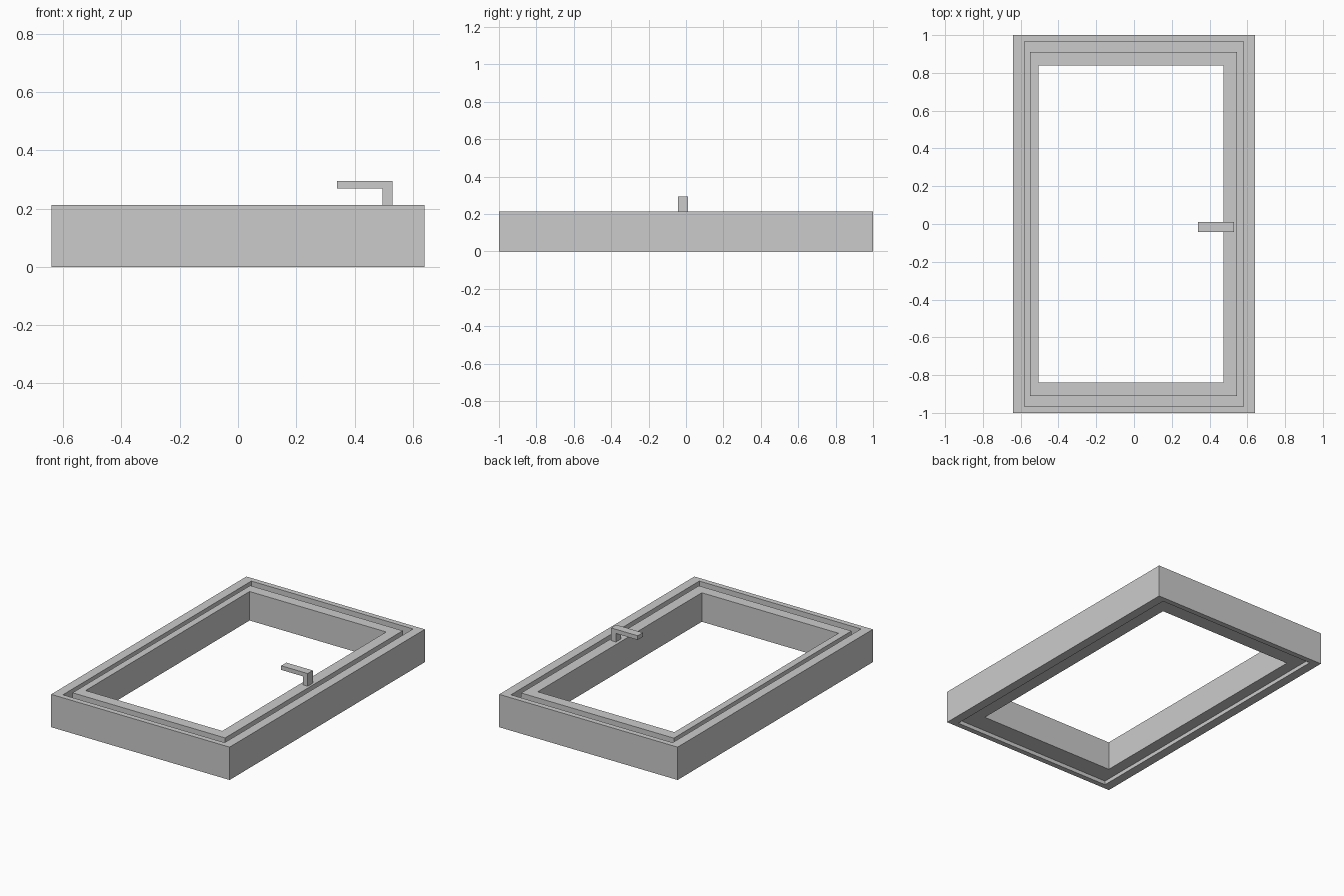
import bpy, bmesh

if "Cube" in bpy.data.objects:
    bpy.data.objects.remove(bpy.data.objects["Cube"])


def ring(name, section):
    """Rectangular frame: each section point (left, right, half_y, z) gives one loop."""
    bm = bmesh.new()
    loops = [[bm.verts.new(p) for p in ((l, -y, z), (r, -y, z), (r, y, z), (l, y, z))]
             for l, r, y, z in section]
    for i, a in enumerate(loops):
        b = loops[(i + 1) % len(loops)]
        for k in range(4):
            n = (k + 1) % 4
            bm.faces.new((a[k], a[n], b[n], b[k]))
    return finish(name, bm)


def finish(name, bm):
    bmesh.ops.recalc_face_normals(bm, faces=bm.faces)
    me = bpy.data.meshes.new(name)
    bm.to_mesh(me)
    bm.free()
    ob = bpy.data.objects.new(name, me)
    bpy.context.collection.objects.link(ob)
    return ob


TOP = 0.213

# Fixed outer frame
ring("outer_frame", [(-0.64, 0.64, 1.0, 0), (-0.64, 0.64, 1.0, TOP),
                     (-0.58, 0.58, 0.965, TOP), (-0.58, 0.58, 0.965, 0)])

# Opening sash: recessed underside, with a wider lower lip leaving a groove on top
ring("sash", [(-0.58, 0.58, 0.965, 0.025), (-0.58, 0.58, 0.965, 0.12),
              (-0.55, 0.545, 0.91, 0.12), (-0.55, 0.545, 0.91, TOP),
              (-0.505, 0.475, 0.84, TOP), (-0.505, 0.475, 0.84, 0.025)])

# L-shaped handle, side profile extruded along y
bm = bmesh.new()
profile = [(0.53, TOP), (0.53, 0.295), (0.34, 0.295), (0.34, 0.268), (0.495, 0.268), (0.495, TOP)]
face = bm.faces.new([bm.verts.new((x, -0.043, z)) for x, z in profile])
new = bmesh.ops.extrude_face_region(bm, geom=[face])["geom"]
bmesh.ops.translate(bm, vec=(0, 0.053, 0),
                    verts=[v for v in new if isinstance(v, bmesh.types.BMVert)])
finish("handle", bm)
